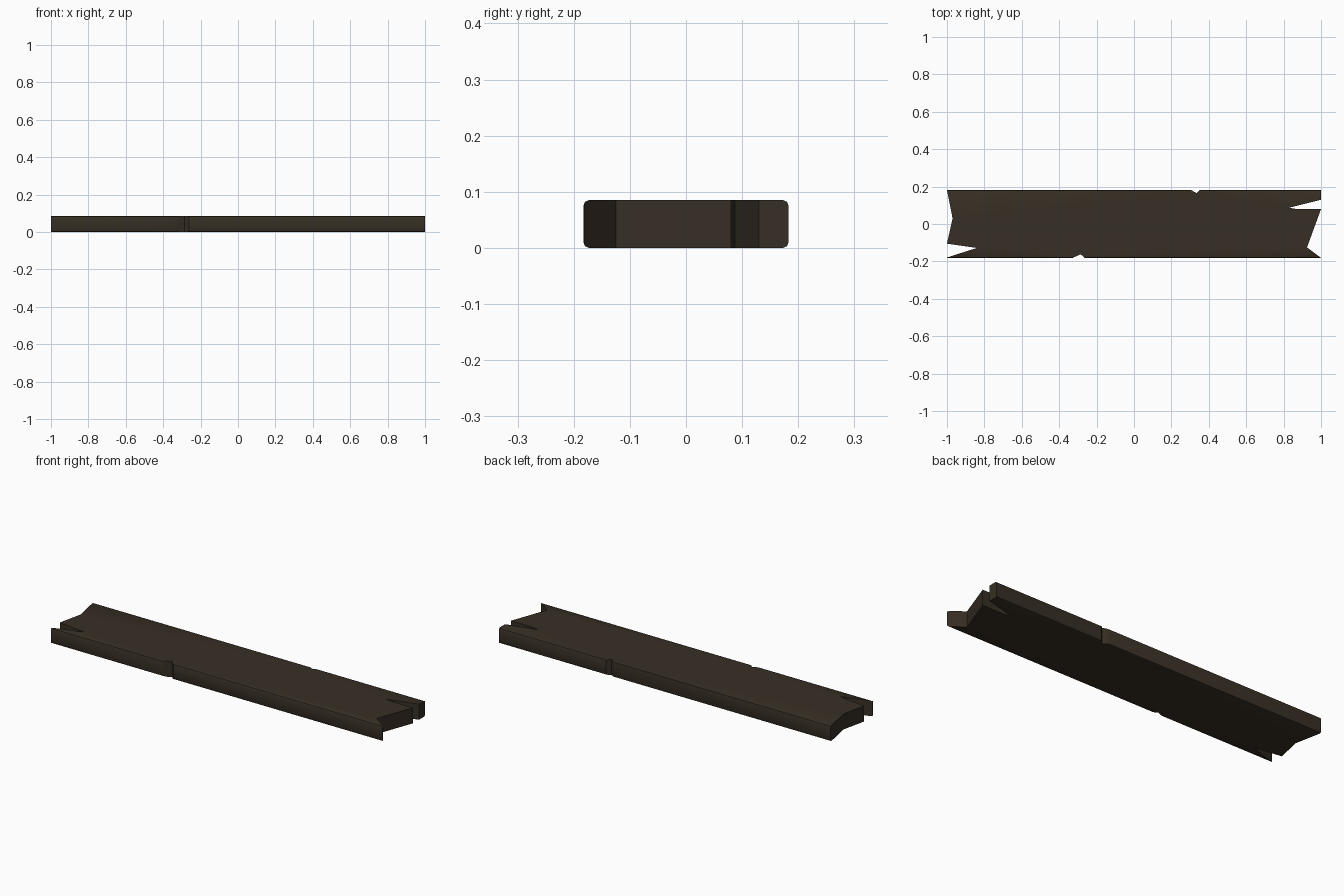
import bpy, bmesh

if "Cube" in bpy.data.objects:
    bpy.data.objects.remove(bpy.data.objects["Cube"])

HALF_W, HEIGHT, ROUND = 0.183, 0.085, 0.010

wood = bpy.data.materials.new("dark brown wood")
wood.diffuse_color = (0.038, 0.028, 0.018, 1)
wood.use_nodes = True
wood.node_tree.nodes["Principled BSDF"].inputs["Base Color"].default_value = wood.diffuse_color


def prism(name, outline, axis, lo, hi):
    """Extrude a closed outline along 'x' or 'z' between lo and hi."""
    bm = bmesh.new()
    place = (lambda a, b, c: (c, a, b)) if axis == 'x' else (lambda a, b, c: (a, b, c))
    base = bm.faces.new([bm.verts.new(place(a, b, lo)) for a, b in outline])
    ext = bmesh.ops.extrude_face_region(bm, geom=[base])
    shift = (hi - lo, 0, 0) if axis == 'x' else (0, 0, hi - lo)
    bmesh.ops.translate(bm, vec=shift,
                        verts=[v for v in ext["geom"] if isinstance(v, bmesh.types.BMVert)])
    bmesh.ops.recalc_face_normals(bm, faces=bm.faces)
    mesh = bpy.data.meshes.new(name)
    bm.to_mesh(mesh)
    bm.free()
    ob = bpy.data.objects.new(name, mesh)
    bpy.context.collection.objects.link(ob)
    return ob


# plank body: rounded rectangular section run along x
w, h, r, k = HALF_W, HEIGHT, ROUND, 0.003
half = [(w - r, 0), (w - k, k), (w, r), (w, h - r), (w - k, h - k), (w - r, h)]
plank = prism("plank", half + [(-y, z) for y, z in reversed(half)], 'x', -1.05, 1.05)
plank.data.materials.append(wood)

# splintered ends and chipped edges, as seen from above
cuts = {
    "right_end_cutter": [(1.1, 0.3), (1, 0.3), (1, 0.13), (0.83, 0.087), (0.87, 0.08),
                         (1, 0.08), (0.925, -0.125), (1, -0.181), (1, -0.3), (1.1, -0.3)],
    "left_end_cutter": [(-1.1, 0.3), (-1, 0.3), (-1, 0.181), (-0.97, 0.03), (-1, -0.105),
                        (-0.84, -0.128), (-1, -0.179), (-1, -0.3), (-1.1, -0.3)],
    "back_chip_cutter": [(0.30, 0.184), (0.335, 0.165), (0.355, 0.184), (0.355, 0.3), (0.30, 0.3)],
    "front_chip_cutter": [(-0.335, -0.184), (-0.285, -0.162), (-0.26, -0.184),
                          (-0.26, -0.3), (-0.335, -0.3)],
}
cutters = []
for name, outline in cuts.items():
    cutter = prism(name, outline, 'z', -0.1, 0.2)
    cutter.hide_render = True
    mod = plank.modifiers.new(name, 'BOOLEAN')
    mod.operation, mod.solver, mod.object = 'DIFFERENCE', 'EXACT', cutter
    cutters.append(cutter)

# bake the cuts and remove the helpers
bpy.context.view_layer.update()
done = bpy.data.meshes.new_from_object(plank.evaluated_get(bpy.context.evaluated_depsgraph_get()))
plank.modifiers.clear()
plank.data = done
done.materials.clear()
done.materials.append(wood)
for p in done.polygons:
    p.material_index = 0
for cutter in cutters:
    bpy.data.objects.remove(cutter)

bpy.context.view_layer.objects.active = plank
plank.select_set(True)
bpy.ops.object.shade_smooth_by_angle(angle=0.7)
